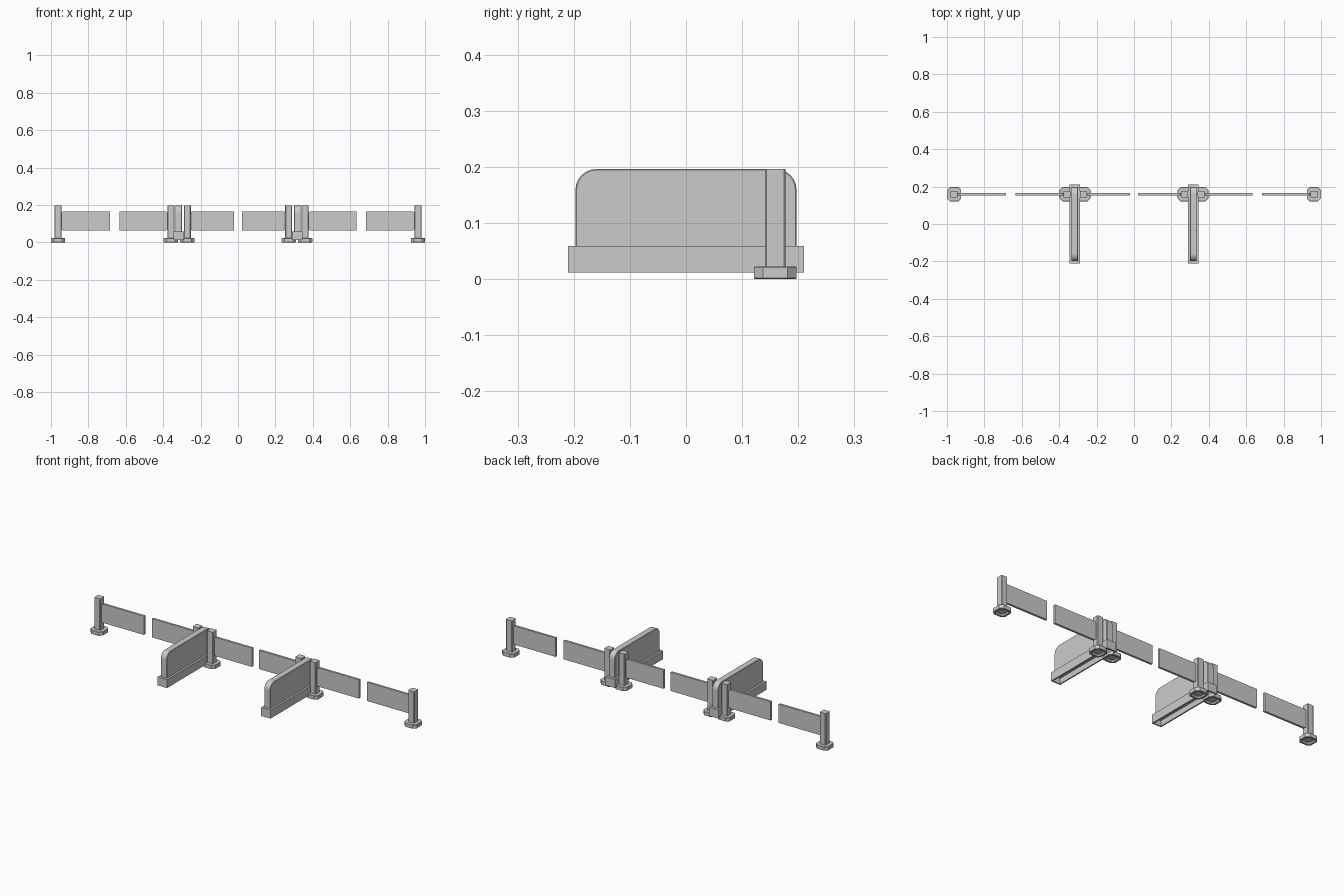
import bpy, bmesh, math
from mathutils import Vector

if "Cube" in bpy.data.objects:
    bpy.data.objects.remove(bpy.data.objects["Cube"])

POST_Y = 0.159


def prism(name, pts, axis, lo, hi, recess=None, bevel=0):
    """Extrude a 2D outline along axis; recess=(inset, depth) hollows the low face."""
    def place(a, b, t):
        return {'x': (t, a, b), 'y': (a, t, b), 'z': (a, b, t)}[axis]
    bm = bmesh.new()
    low = bm.faces.new([bm.verts.new(place(a, b, lo)) for a, b in pts])
    ext = bmesh.ops.extrude_face_region(bm, geom=[low], use_keep_orig=True)
    direction = Vector(place(0, 0, hi - lo))
    bmesh.ops.translate(bm, vec=direction,
                        verts=[v for v in ext['geom'] if isinstance(v, bmesh.types.BMVert)])
    bmesh.ops.recalc_face_normals(bm, faces=bm.faces)
    if recess:
        bmesh.ops.inset_region(bm, faces=[low], thickness=recess[0])
        pit = bmesh.ops.extrude_face_region(bm, geom=[low])
        bmesh.ops.translate(bm, vec=direction.normalized() * recess[1],
                            verts=[v for v in pit['geom'] if isinstance(v, bmesh.types.BMVert)])
        if low.is_valid:
            bm.faces.remove(low)
    mesh = bpy.data.meshes.new(name)
    bm.to_mesh(mesh)
    bm.free()
    obj = bpy.data.objects.new(name, mesh)
    bpy.context.collection.objects.link(obj)
    if bevel:
        mod = obj.modifiers.new("Bevel", 'BEVEL')
        mod.width = bevel
        mod.segments = 1
        mod.limit_method = 'ANGLE'
        mod.angle_limit = math.radians(50)
    return obj


def octagon(cx, cy, r, c):
    """Square of half-width r with chamfered corners."""
    k = r - c
    return [(cx + x, cy + y) for x, y in
            [(r, -k), (r, k), (k, r), (-k, r), (-r, k), (-r, -k), (-k, -r), (k, -r)]]


def rounded_top(half, z0, z1, r, n=6):
    """Upright outline with two rounded upper corners."""
    pts = [(-half, z0), (half, z0)]
    for cy, start in ((half - r, 0), (-half + r, 90)):
        for i in range(n + 1):
            a = math.radians(start + 90 * i / n)
            pts.append((cy + r * math.cos(a), z1 - r + r * math.sin(a)))
    return pts


def gate_half(x, tip):
    """Post on a hollow foot, with a flap reaching from the post to tip."""
    prism("post_foot", octagon(x, POST_Y, 0.038, 0.016), 'z', 0, 0.022, (0.012, 0.012), 0.0015)
    prism("gate_post", octagon(x, POST_Y, 0.0185, 0.003), 'z', 0.02, 0.196)
    d = 1 if tip > x else -1
    root, full = x + d * 0.016, x + d * 0.026
    prism("gate_flap", [(root, 0.071), (full, 0.062), (tip, 0.062), (tip, 0.166),
                        (full, 0.166), (root, 0.157)], 'y', POST_Y - 0.006, POST_Y + 0.006)


def divider(x):
    """Lane divider: rounded panel in a hollow plinth."""
    prism("divider_panel", rounded_top(0.197, 0.05, 0.196, 0.037), 'x',
          x - 0.018, x + 0.018, None, 0.002)
    w, l = 0.029, 0.21
    prism("divider_plinth", [(x - w, -l), (x + w, -l), (x + w, l), (x - w, l)], 'z',
          0.012, 0.059, (0.01, 0.03))


# Three gates with two dividers, mirrored about x = 0
for s in (-1, 1):
    gate_half(s * 0.962, s * 0.684)
    gate_half(s * 0.359, s * 0.634)
    gate_half(s * 0.271, s * 0.022)
    divider(s * 0.317)
